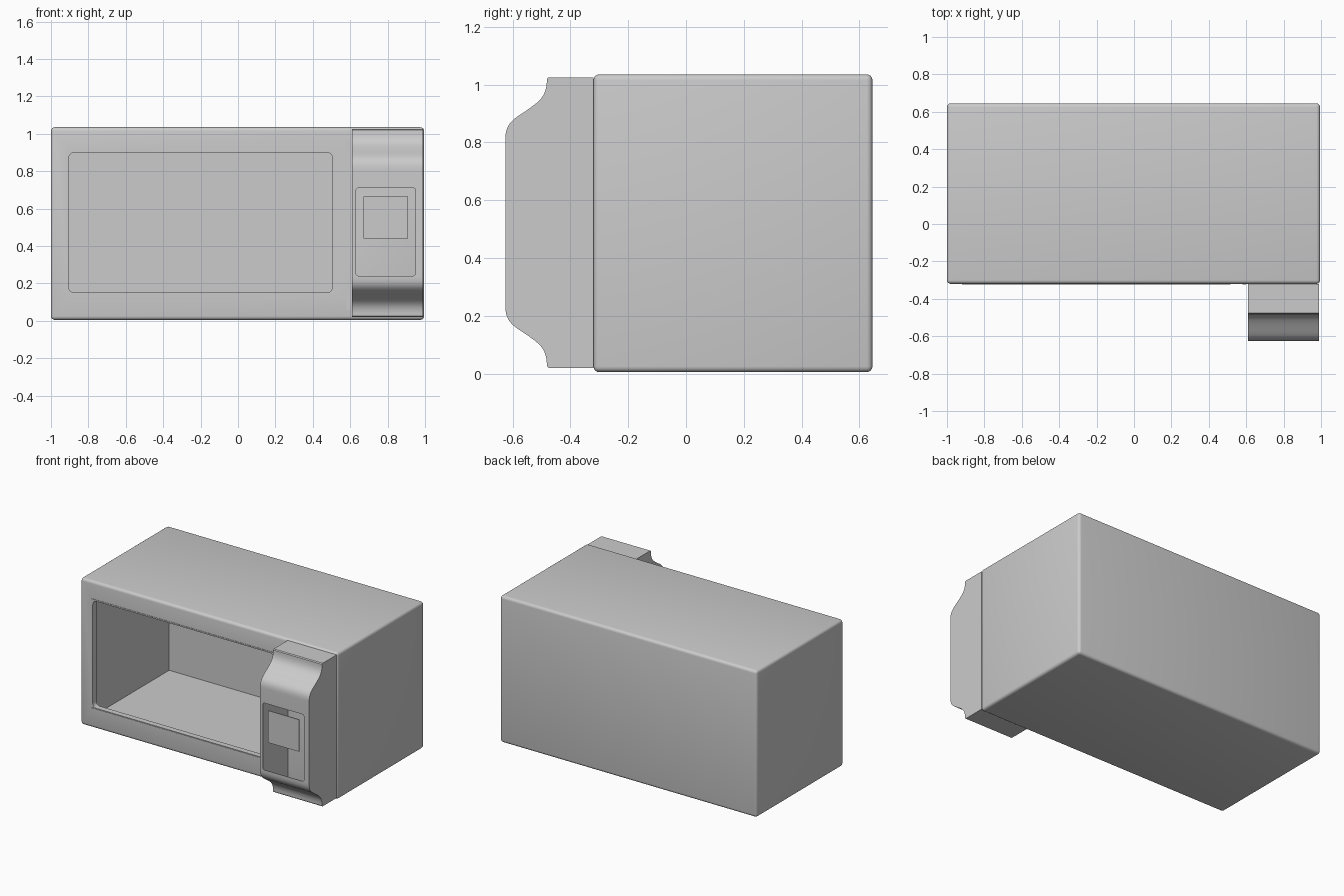
import bpy, bmesh

if "Cube" in bpy.data.objects:
    bpy.data.objects.remove(bpy.data.objects["Cube"])

GREY = (0.6, 0.6, 0.6, 1)
grey = bpy.data.materials.new("plain grey")
grey.use_nodes = True
grey.diffuse_color = GREY
grey.node_tree.nodes["Principled BSDF"].inputs["Base Color"].default_value = GREY


def finish(name, bm):
    bmesh.ops.recalc_face_normals(bm, faces=bm.faces)
    mesh = bpy.data.meshes.new(name)
    bm.to_mesh(mesh)
    bm.free()
    mesh.materials.append(grey)
    ob = bpy.data.objects.new(name, mesh)
    bpy.context.collection.objects.link(ob)
    return ob


def box(name, low, high, radius=0, along_y=False):
    """Box between two corners, rounded on all edges or only those along y."""
    bm = bmesh.new()
    bmesh.ops.create_cube(bm, size=1)
    for v in bm.verts:
        for i in range(3):
            v.co[i] = high[i] if v.co[i] > 0 else low[i]
    if radius:
        edges = [e for e in bm.edges
                 if not along_y or abs(e.verts[0].co.y - e.verts[1].co.y) > 0.01]
        bmesh.ops.bevel(bm, geom=edges, offset=radius, segments=4,
                        profile=0.5, affect='EDGES')
    return finish(name, bm)


def bake(ob, cutters=()):
    """Cut the helpers out of the part and keep the resulting mesh."""
    for c in cutters:
        mod = ob.modifiers.new("cut", 'BOOLEAN')
        mod.operation = 'DIFFERENCE'
        mod.solver = 'EXACT'
        mod.object = c
        c.hide_render = True
    bpy.context.view_layer.update()
    mesh = bpy.data.meshes.new_from_object(
        ob.evaluated_get(bpy.context.evaluated_depsgraph_get()))
    ob.modifiers.clear()
    ob.data = mesh
    for c in cutters:
        bpy.data.objects.remove(c)


def smooth(ob):
    bpy.ops.object.select_all(action='DESELECT')
    ob.select_set(True)
    bpy.context.view_layer.objects.active = ob
    bpy.ops.object.shade_smooth_by_angle(angle=0.6)


# Hollow oven body with a rounded window opening
FRONT = -0.32
body = box("oven_body", (-1, FRONT, 0.005), (0.995, 0.645, 1.035), 0.02)
cavity = box("cavity_cutter", (-0.955, FRONT + 0.04, 0.045), (0.95, 0.6, 0.99))
opening = box("opening_cutter", (-0.905, FRONT - 0.1, 0.15),
              (0.505, FRONT + 0.1, 0.9), 0.03, True)
bake(body, [cavity, opening])
smooth(body)

# Thin trim above and below the opening, and two hinge plates
for side, z in (("upper", 0.905), ("lower", 0.14)):
    box(side + "_window_trim", (-0.92, FRONT - 0.003, z), (0.515, FRONT + 0.005, z + 0.006))
for side, z in (("upper", 0.89), ("lower", 0.055)):
    box(side + "_hinge_plate", (0.58, FRONT - 0.003, z), (0.598, FRONT + 0.005, z + 0.075))

# Control panel: an S-curved profile, mirrored top to bottom, open at the back
TOP, BOTTOM, FACE = 1.025, 0.02, -0.625
upper = [(FRONT, TOP), (-0.475, TOP), (-0.481, 1.019)]


def bezier(a, b, c, d, n=14):
    for i in range(n + 1):
        t = i / n
        s = 1 - t
        yield tuple(s**3 * a[k] + 3 * s*s*t * b[k] + 3 * s*t*t * c[k] + t**3 * d[k]
                    for k in (0, 1))


upper += bezier((-0.482, 1.0), (-0.488, 0.955), (-0.51, 0.94), (-0.545, 0.915))
upper += list(bezier((-0.545, 0.915), (-0.595, 0.88), (FACE, 0.87), (FACE, 0.81)))[1:]
profile = upper + [(y, TOP + BOTTOM - z) for y, z in reversed(upper)]

bm = bmesh.new()
sides = [[bm.verts.new((x, y, z)) for y, z in profile] for x in (0.61, 0.99)]
for ring in sides:
    bm.faces.new(ring)
for i in range(len(profile) - 1):
    bm.faces.new((sides[0][i], sides[0][i + 1], sides[1][i + 1], sides[1][i]))
panel = finish("control_panel", bm)
shell = panel.modifiers.new("shell", 'SOLIDIFY')
shell.thickness = 0.006
shell.offset = -1
window = box("panel_cutter", (0.63, FACE - 0.1, 0.24), (0.95, FACE + 0.1, 0.71), 0.015, True)
bake(panel, [window])
smooth(panel)

# Display plate set in the panel window
box("display_plate", (0.67, FACE, 0.44), (0.91, FACE + 0.006, 0.665))
